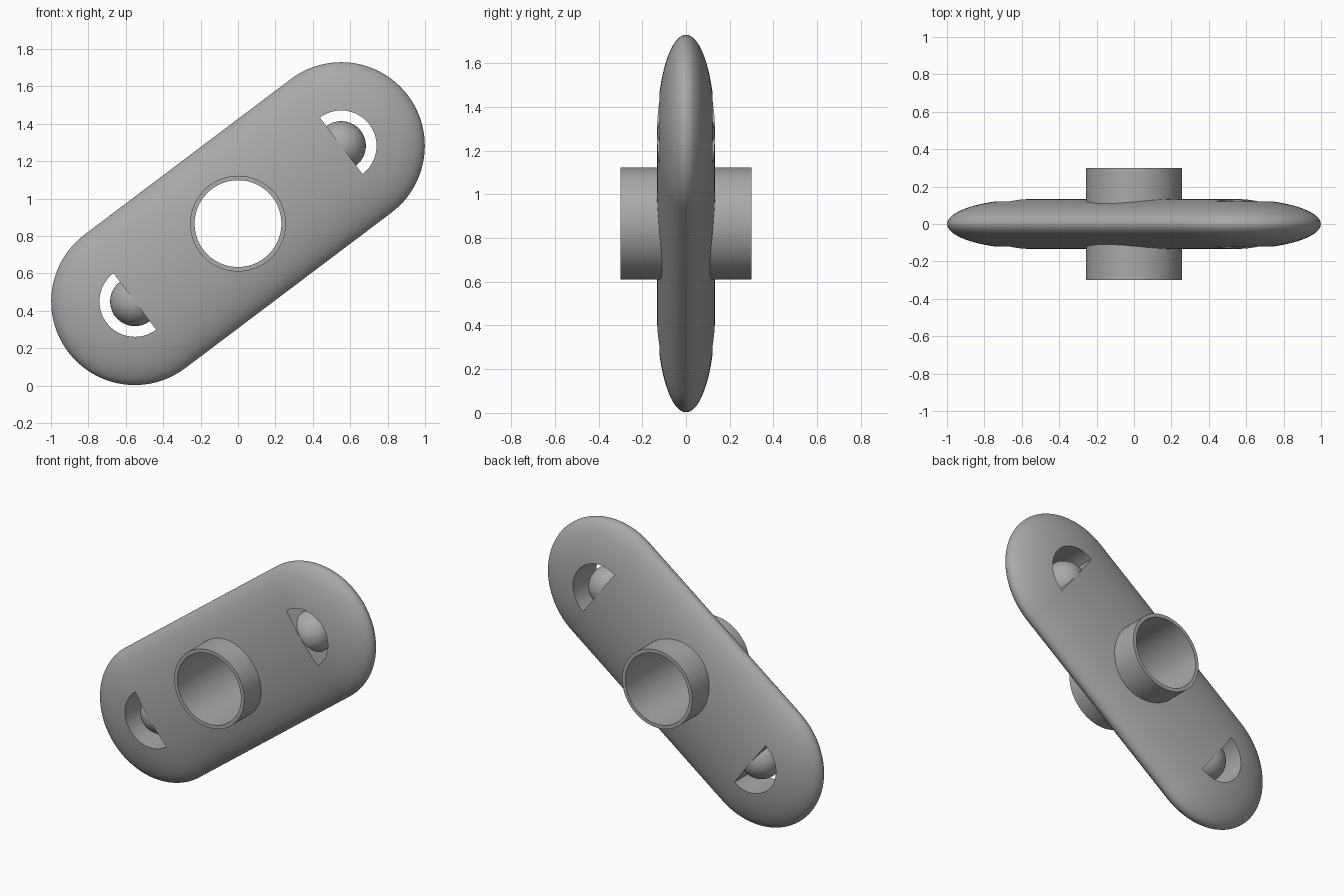
import bpy, bmesh, math
from mathutils import Matrix, Vector

cube = bpy.data.objects.get("Cube")
if cube:
    bpy.data.objects.remove(cube, do_unlink=True)

HALF_SPAN = 0.691      # centre to each rounded end
END_R = 0.447
HALF_THICK = 0.133
TILT = math.atan2(0.417, 0.553)
PLACE = Matrix.Translation((0, 0, 0.866)) @ Matrix.Rotation(-TILT, 4, 'Y')

grey = bpy.data.materials.new("plain grey")
grey.use_nodes = True
colour = (0.4, 0.4, 0.4, 1)
grey.diffuse_color = colour
grey.node_tree.nodes["Principled BSDF"].inputs["Base Color"].default_value = colour


def make(name, bm):
    """Turn a bmesh, drawn along local x, into a tilted object."""
    bmesh.ops.recalc_face_normals(bm, faces=bm.faces)
    mesh = bpy.data.meshes.new(name)
    bm.to_mesh(mesh)
    bm.free()
    mesh.materials.append(grey)
    obj = bpy.data.objects.new(name, mesh)
    bpy.context.collection.objects.link(obj)
    obj.matrix_world = PLACE
    return obj


def lathe(name, points, axis, steps, closed=False, squash=1.0):
    bm = bmesh.new()
    verts = [bm.verts.new(p) for p in points]
    edges = [bm.edges.new(pair) for pair in zip(verts, verts[1:])]
    if closed:
        edges.append(bm.edges.new((verts[-1], verts[0])))
    bmesh.ops.spin(bm, geom=verts + edges, cent=(0, 0, 0), axis=axis,
                   angle=math.tau, steps=steps)
    bmesh.ops.remove_doubles(bm, verts=bm.verts, dist=0.0001)
    bmesh.ops.scale(bm, vec=(1, squash, 1), verts=bm.verts)
    return make(name, bm)


def prism(name, outline, depth):
    """Extrude an x-z outline through the plate, along y."""
    bm = bmesh.new()
    face = bm.faces.new([bm.verts.new((x, -depth, z)) for x, z in outline])
    ext = bmesh.ops.extrude_face_region(bm, geom=[face])
    moved = [g for g in ext["geom"] if isinstance(g, bmesh.types.BMVert)]
    bmesh.ops.translate(bm, vec=(0, 2 * depth, 0), verts=moved)
    obj = make(name, bm)
    obj.hide_render = True
    return obj


def arc(cx, r, start, end, n):
    angles = [start + (end - start) * i / n for i in range(n + 1)]
    return [(cx + r * math.cos(a), r * math.sin(a)) for a in angles]


# Plate: a flattened capsule
half = math.pi / 2
profile = (arc(HALF_SPAN, END_R, 0, half, 24)
           + arc(-HALF_SPAN, END_R, half, math.pi, 24))
plate = lathe("plate", [(x, 0, max(z, 0)) for x, z in profile],
              (1, 0, 0), 96, squash=HALF_THICK / END_R)

# Openings: round centre hole and a half-round slot at each end
cutters = [prism("centre_hole_cutter", arc(0, 0.245, 0, math.tau, 96)[:-1], 0.4)]
for side, label in ((1, "upper"), (-1, "lower")):
    outline = [(side * x, z) for x, z in arc(HALF_SPAN, 0.189, -half, half, 40)]
    cutters.append(prism(label + "_slot_cutter", outline, 0.4))
for cutter in cutters:
    mod = plate.modifiers.new(cutter.name, 'BOOLEAN')
    mod.operation = 'DIFFERENCE'
    mod.solver = 'EXACT'
    mod.object = cutter
bpy.context.view_layer.objects.active = plate
for mod in list(plate.modifiers):
    bpy.ops.object.modifier_apply(modifier=mod.name)
for cutter in cutters:
    bpy.data.objects.remove(cutter, do_unlink=True)

# Tube through the centre
ring = [(0.232, -0.3), (0.256, -0.3), (0.256, 0.3), (0.232, 0.3)]
tube = lathe("centre_tube", [(r, y, 0) for r, y in ring], (0, 1, 0), 96, closed=True)

# Balls set in the slots
parts = [plate, tube]
for side, label in ((1, "upper"), (-1, "lower")):
    bm = bmesh.new()
    bmesh.ops.create_uvsphere(bm, u_segments=48, v_segments=24, radius=0.132)
    bmesh.ops.translate(bm, vec=(side * HALF_SPAN, 0, 0), verts=bm.verts)
    parts.append(make(label + "_ball", bm))

# Smooth shading with crisp cut edges
bpy.ops.object.select_all(action='DESELECT')
for part in parts:
    part.select_set(True)
bpy.context.view_layer.objects.active = plate
bpy.ops.object.shade_smooth_by_angle(angle=math.radians(35))
